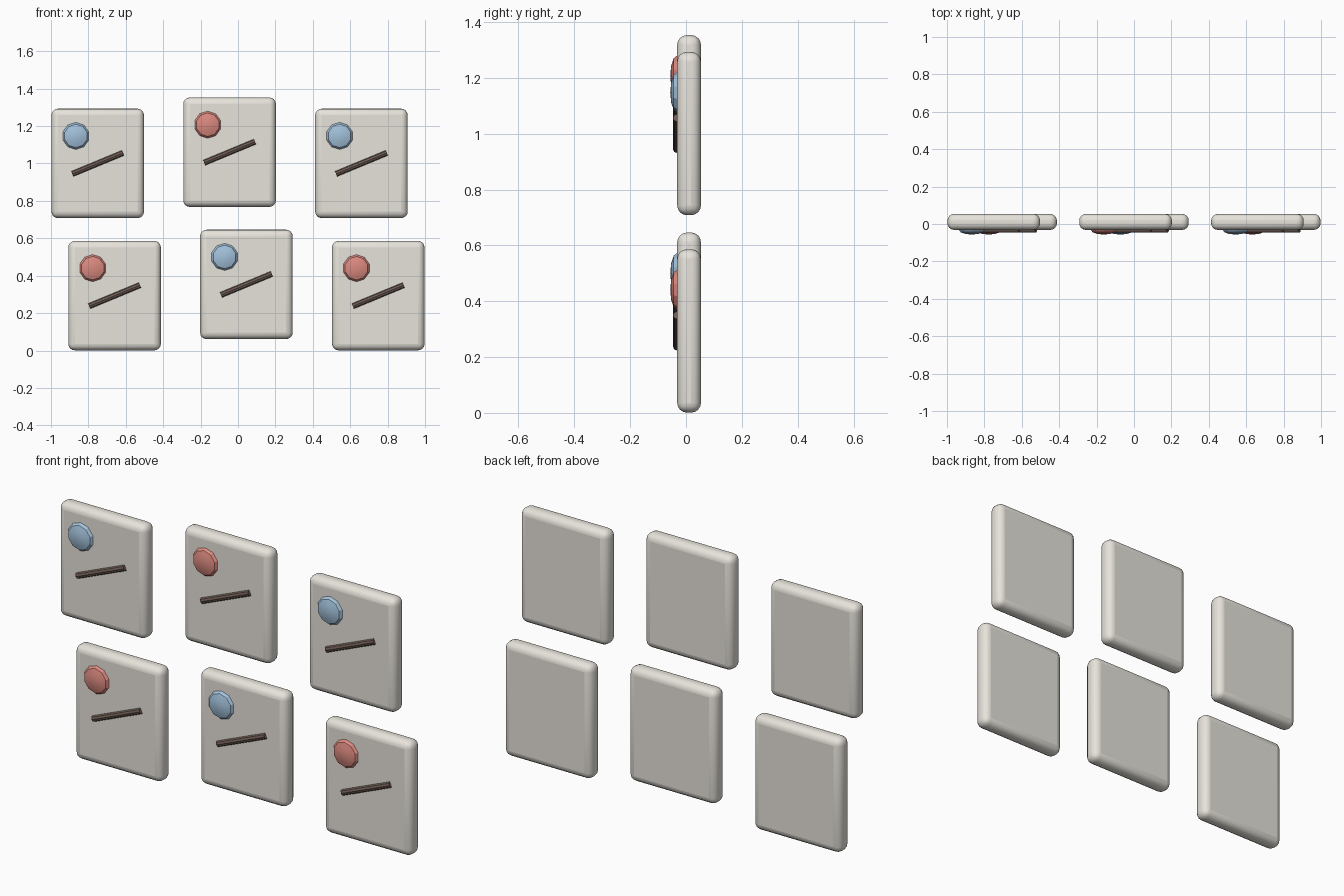
import bpy
import math

if "Cube" in bpy.data.objects:
    bpy.data.objects.remove(bpy.data.objects["Cube"])

PANEL = (0.495, 0.085, 0.585)
PANEL_Y = 0.011
FACE_Y = PANEL_Y - PANEL[1] / 2


def material(name, color):
    m = bpy.data.materials.new(name)
    m.diffuse_color = (*color, 1)
    m.use_nodes = True
    m.node_tree.nodes["Principled BSDF"].inputs["Base Color"].default_value = m.diffuse_color
    return m


cream = material("cream", (0.80, 0.77, 0.71))
blue = material("blue", (0.36, 0.53, 0.70))
red = material("red", (0.70, 0.25, 0.21))
brown = material("dark_brown", (0.16, 0.11, 0.09))


def finish(name, mat, angle=30):
    ob = bpy.context.object
    ob.name = name
    ob.data.materials.append(mat)
    bpy.ops.object.transform_apply(location=False, rotation=True, scale=True)
    bpy.ops.object.shade_smooth_by_angle(angle=math.radians(angle))
    return ob


def tile(x, z, color):
    # rounded slab
    bpy.ops.mesh.primitive_cube_add(size=1, location=(x, PANEL_Y, z))
    bpy.context.object.scale = PANEL
    slab = finish("panel", cream)
    bevel = slab.modifiers.new("round_edges", 'BEVEL')
    bevel.width = 0.035
    bevel.segments = 4

    # flattened dot, half sunk in the face
    bpy.ops.mesh.primitive_uv_sphere_add(
        segments=10, ring_count=6, radius=0.0725,
        location=(x - 0.117, FACE_Y, z + 0.147),
        rotation=(math.pi / 2, 0, 0))
    bpy.context.object.scale = (1, 1, 0.345)
    finish("dot", color, 25)

    # slanted stroke across the middle
    bpy.ops.mesh.primitive_cylinder_add(
        vertices=8, radius=0.015, depth=0.294, location=(x, FACE_Y, z),
        rotation=(0, math.radians(90 - 22.5), 0))
    finish("stroke", brown)


# two staggered rows, middle tile raised, colours alternating
for row in range(2):
    for col in range(3):
        x = (col - 1) * 0.705 + (0.045 if row == 0 else -0.045)
        z = 0.2935 + row * 0.707 + (0.06 if col == 1 else 0)
        tile(x, z, red if (row + col) % 2 == 0 else blue)
